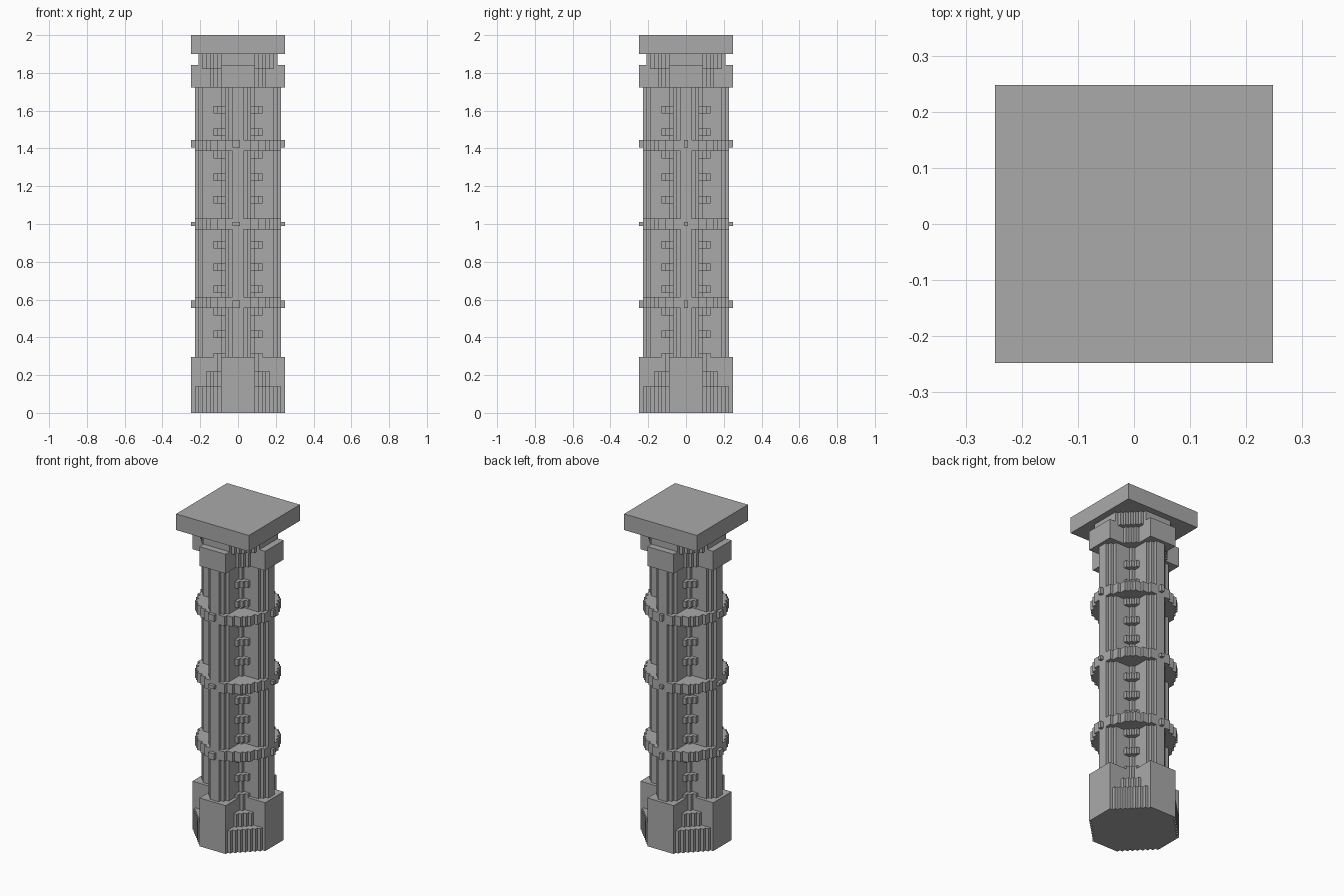
import bpy, bmesh

if "Cube" in bpy.data.objects:
    bpy.data.objects.remove(bpy.data.objects["Cube"], do_unlink=True)

U = 2 / 101  # one block

stone = bpy.data.materials.new("grey_stone")
stone.use_nodes = True
stone.diffuse_color = (0.4, 0.4, 0.4, 1)
stone.node_tree.nodes["Principled BSDF"].inputs["Base Color"].default_value = (0.4, 0.4, 0.4, 1)


def prism(name, outline, z0, z1):
    """Extrude an outline given in blocks from z0 to z1."""
    bm = bmesh.new()
    face = bm.faces.new([bm.verts.new((x * U, y * U, z0 * U)) for x, y in outline])
    new = bmesh.ops.extrude_face_region(bm, geom=[face])["geom"]
    top = [v for v in new if isinstance(v, bmesh.types.BMVert)]
    bmesh.ops.translate(bm, verts=top, vec=(0, 0, (z1 - z0) * U))
    bmesh.ops.recalc_face_normals(bm, faces=bm.faces)
    mesh = bpy.data.meshes.new(name)
    bm.to_mesh(mesh)
    bm.free()
    mesh.materials.append(stone)
    obj = bpy.data.objects.new(name, mesh)
    bpy.context.collection.objects.link(obj)
    return obj


def stepped(name, reach, height, z0, z1):
    """Four-way symmetric stepped section; height(i) is the last block of column i."""
    quarter = []
    for i in range(reach, -1, -1):
        h = height(i) + 0.5
        if not quarter or quarter[-1][1] != h:
            quarter.append((i + 0.5, h))
        if i and height(i - 1) + 0.5 != h:
            quarter.append((i - 0.5, h))
    left = [(-x, y) for x, y in reversed(quarter)]
    upper = quarter + left
    lower = [(-x, -y) for x, y in upper]
    return prism(name, upper + lower, z0, z1)


def box(name, x0, x1, y0, y1, z0, z1):
    return prism(name, [(x0, y0), (x1, y0), (x1, y1), (x0, y1)], z0, z1)


def cross(reach, limit):
    """Cross with wide arms and corners filled by a staircase."""
    return lambda i: reach if i <= 4 else max(4, limit - i)


def shaft_height(i):
    return 11 - max(i - 1, 0) if i <= 3 else 4 if i == 4 else min(3, 12 - i)


def disc_height(i):
    return int((11.5 ** 2 - i * i) ** 0.5)


# Base: four plates with a stepped pyramid in each corner
stepped("base_lower", 12, cross(12, 16), 0, 7)
stepped("base_middle", 12, cross(12, 13), 7, 11)
stepped("base_upper", 12, cross(12, 10), 11, 15)

# Shaft with ribbed arms
stepped("shaft", 11, shaft_height, 15, 87)

# Small stepped rungs in the corner recesses
for n, z in enumerate(range(14, 83, 6)):
    stepped(f"corner_rungs_{n}", 6, cross(6, 10), z, z + 2)

# Rings with a stud on each side
for name, z0, s0, s1 in (("lower", 28, 28, 30), ("middle", 49, 50, 51), ("upper", 70, 71, 73)):
    stepped(f"{name}_ring", 11, disc_height, z0, z0 + 3)
    box(f"{name}_front_stud", -1.5, 0.5, -12.5, -11.5, s0, s1)
    box(f"{name}_back_stud", -0.5, 0.5, 11.5, 12.5, s0, s1)
    box(f"{name}_left_stud", 11.5, 12.5, -0.5, 0.5, s0, s1)
    box(f"{name}_right_stud", -12.5, -11.5, -0.5, 1.5, s0, s1)

# Capital, neck and top slab
stepped("capital", 12, cross(12, 12), 87, 93)
stepped("neck", 10, cross(10, 14), 92, 96)
box("top_slab", -12.5, 12.5, -12.5, 12.5, 96, 101)
